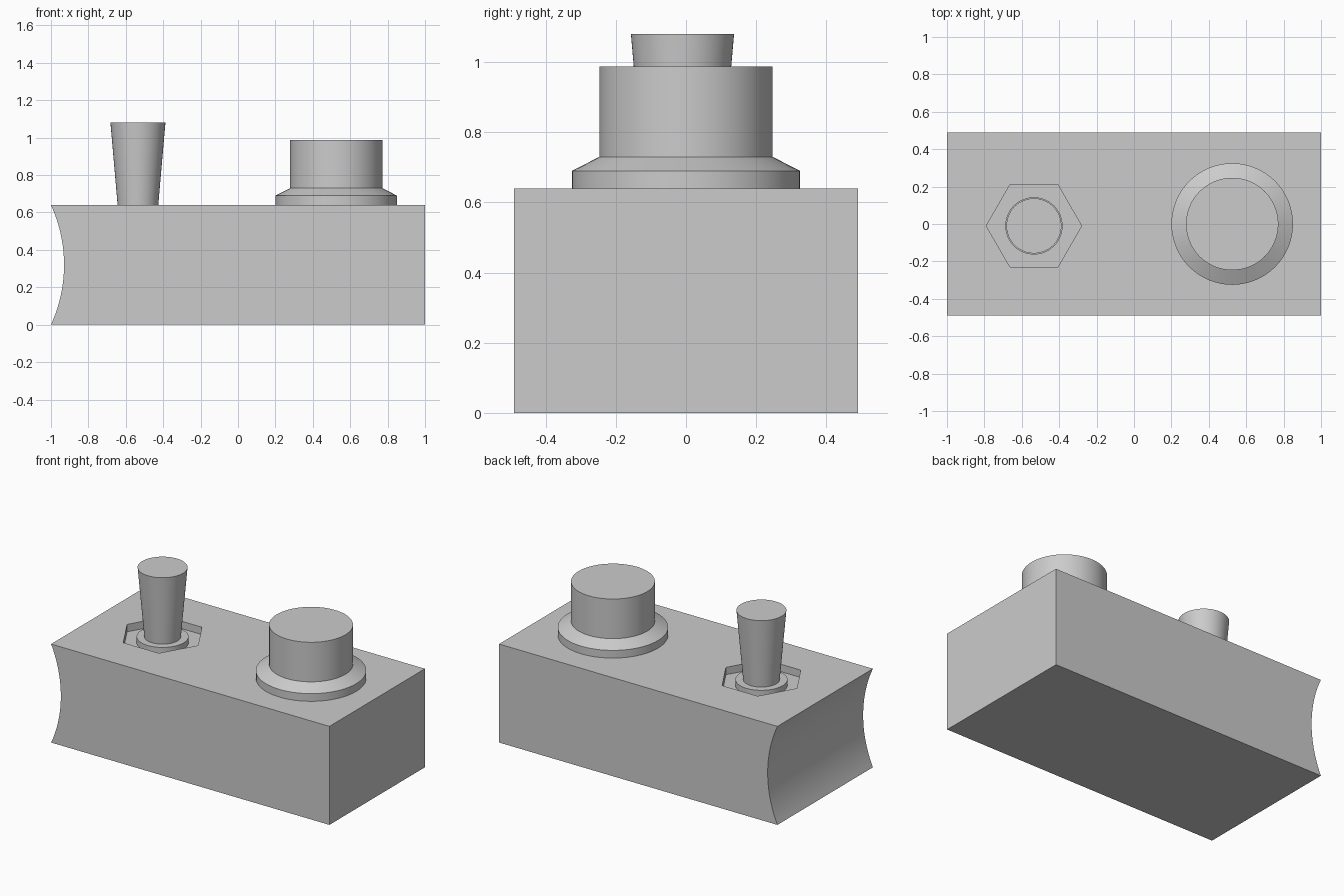
import bpy
import bmesh
from math import asin, cos, sin, pi

cube = bpy.data.objects.get("Cube")
if cube:
    bpy.data.objects.remove(cube, do_unlink=True)

# One plain grey for every part
grey = bpy.data.materials.new("light_grey")
grey.use_nodes = True
color = (0.6, 0.6, 0.6, 1)
grey.diffuse_color = color
grey.node_tree.nodes["Principled BSDF"].inputs["Base Color"].default_value = color

BODY_TOP = 0.64
RECESS_FLOOR = 0.592
SWITCH = (-0.535, -0.01)
KNOB = (0.525, 0)


def make_object(name, bm):
    bmesh.ops.recalc_face_normals(bm, faces=bm.faces)
    mesh = bpy.data.meshes.new(name)
    bm.to_mesh(mesh)
    bm.free()
    mesh.materials.append(grey)
    obj = bpy.data.objects.new(name, mesh)
    bpy.context.collection.objects.link(obj)
    return obj


def smooth(obj):
    bpy.ops.object.select_all(action="DESELECT")
    obj.select_set(True)
    bpy.context.view_layer.objects.active = obj
    bpy.ops.object.shade_smooth_by_angle()


def lathe(name, profile, center, sides=64):
    """Closed solid of revolution from (radius, height) pairs."""
    bm = bmesh.new()
    rings = []
    for r, z in profile:
        rings.append([bm.verts.new((center[0] + r * cos(2 * pi * i / sides),
                                    center[1] + r * sin(2 * pi * i / sides), z))
                      for i in range(sides)])
    for low, high in zip(rings, rings[1:]):
        for i in range(sides):
            j = (i + 1) % sides
            bm.faces.new((low[i], low[j], high[j], high[i]))
    bm.faces.new(rings[0])
    bm.faces.new(rings[-1])
    return make_object(name, bm)


# Body: block with a concave left-hand end, extruded along y
half = BODY_TOP / 2
depth = 0.07
radius = (half ** 2 + depth ** 2) / (2 * depth)
sweep = asin(half / radius)
arc_steps = 24
outline = [(1, 0), (1, BODY_TOP)]
for i in range(arc_steps + 1):
    a = sweep * (1 - 2 * i / arc_steps)
    outline.append((-1 + depth - radius + radius * cos(a), half + radius * sin(a)))

bm = bmesh.new()
face = bm.faces.new([bm.verts.new((x, -0.49, z)) for x, z in outline])
extruded = bmesh.ops.extrude_face_region(bm, geom=[face])
bmesh.ops.translate(bm, vec=(0, 0.98, 0),
                    verts=[v for v in extruded["geom"] if isinstance(v, bmesh.types.BMVert)])
body = make_object("body", bm)

# Hexagonal recess cut into the top
cutter = lathe("recess_cutter", [(0.255, RECESS_FLOOR), (0.255, BODY_TOP + 0.1)], SWITCH, 6)
cutter.hide_render = True
cut = body.modifiers.new("recess", "BOOLEAN")
cut.operation = "DIFFERENCE"
cut.solver = "EXACT"
cut.object = cutter
bpy.ops.object.select_all(action="DESELECT")
body.select_set(True)
bpy.context.view_layer.objects.active = body
bpy.ops.object.modifier_apply(modifier=cut.name)
bpy.data.objects.remove(cutter, do_unlink=True)
smooth(body)

# Collar and flared lever standing in the recess
smooth(lathe("switch_collar", [(0.153, RECESS_FLOOR), (0.153, 0.63)], SWITCH))
smooth(lathe("switch_lever", [(0.106, 0.61), (0.147, 1.08)], SWITCH))

# Round knob with a chamfered flange
smooth(lathe("knob", [(0.325, BODY_TOP), (0.325, 0.69), (0.247, 0.73), (0.247, 0.987)], KNOB))
